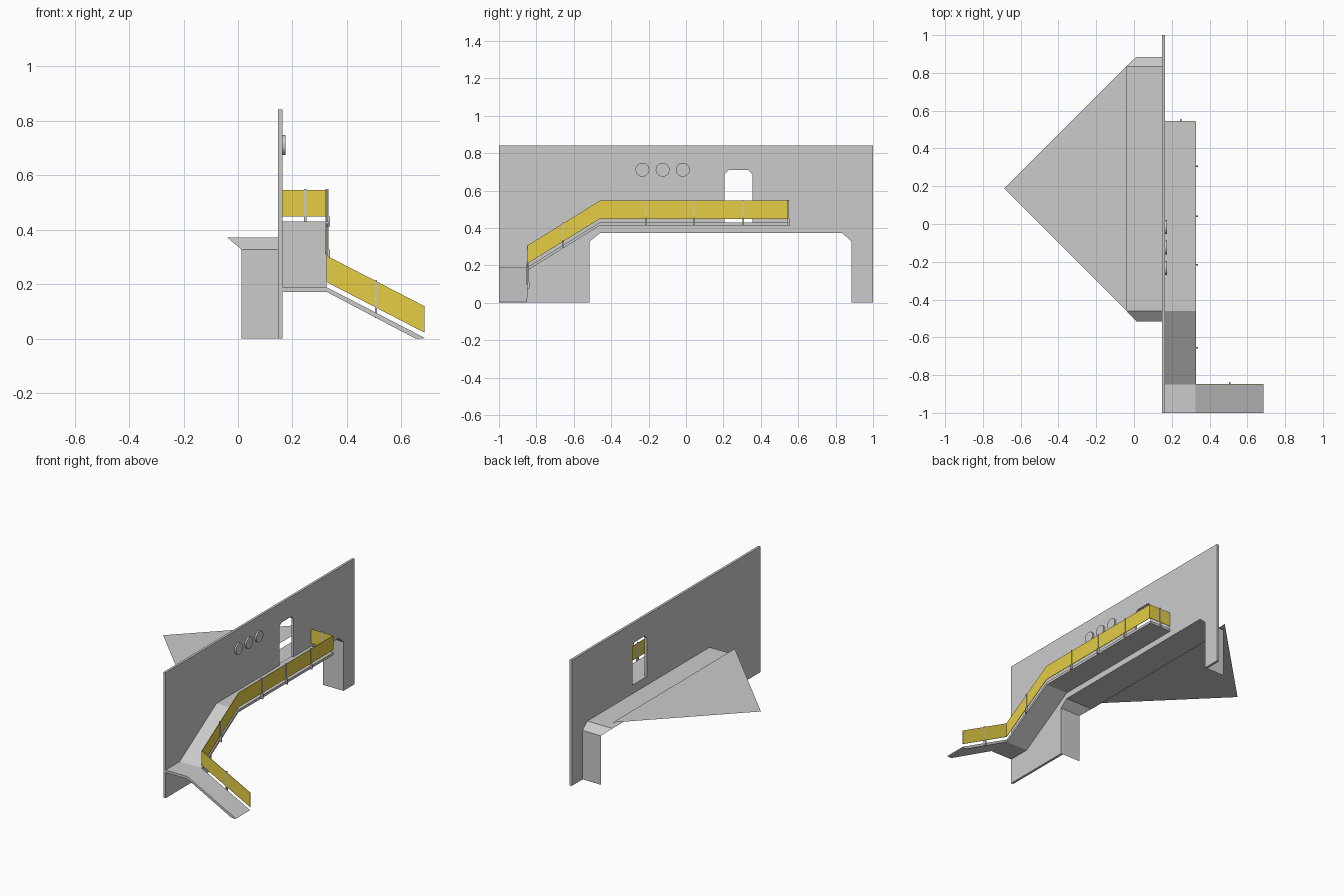
import bpy, bmesh, math
from mathutils import Vector

if "Cube" in bpy.data.objects:
    bpy.data.objects.remove(bpy.data.objects["Cube"])

yellow = bpy.data.materials.new("yellow_panel")
yellow.diffuse_color = (0.78, 0.61, 0.06, 1)
yellow.use_nodes = True
yellow.node_tree.nodes["Principled BSDF"].inputs["Base Color"].default_value = yellow.diffuse_color


def finish(name, bm, mat=None):
    bmesh.ops.recalc_face_normals(bm, faces=bm.faces)
    me = bpy.data.meshes.new(name)
    bm.to_mesh(me)
    bm.free()
    ob = bpy.data.objects.new(name, me)
    bpy.context.collection.objects.link(ob)
    if mat:
        me.materials.append(mat)
    return ob


def prism(name, pts, push, mat=None):
    """Flat outline pushed along a vector."""
    bm = bmesh.new()
    face = bm.faces.new([bm.verts.new(p) for p in pts])
    ext = bmesh.ops.extrude_face_region(bm, geom=[face], use_keep_orig=True)
    moved = [v for v in ext["geom"] if isinstance(v, bmesh.types.BMVert)]
    bmesh.ops.translate(bm, verts=moved, vec=push)
    return finish(name, bm, mat)


WALL_B, WALL_F = 0.147, 0.163      # back and front of the wall
EDGE, END, TURN = 0.325, 0.542, -0.85   # walkway outer side, far end, ramp side
FLAT, LOW, BEND = 0.43, 0.189, -0.46
CEIL = 0.372

# wall with wide chamfered passage
arch = [(-0.515, 0), (-0.515, 0.328), (-0.46, CEIL),
        (0.835, CEIL), (0.885, 0.328), (0.885, 0)]
outline = [(-1, 0)] + arch + [(1, 0), (1, 0.842), (-1, 0.842)]
wall = prism("wall", [(WALL_B, y, z) for y, z in outline], (WALL_F - WALL_B, 0, 0))

# doorway cut
door = [(0.205, FLAT), (0.355, FLAT), (0.355, 0.687), (0.333, 0.709),
        (0.227, 0.709), (0.205, 0.687)]
cutter = prism("door_cutter", [(0.1, y, z) for y, z in door], (0.1, 0, 0))
cutter.hide_render = True
cutter.hide_set(True)
mod = wall.modifiers.new("doorway", "BOOLEAN")
mod.operation = "DIFFERENCE"
mod.solver = "EXACT"
mod.object = cutter
bpy.context.view_layer.objects.active = wall
bpy.ops.object.modifier_apply(modifier=mod.name)
bpy.data.objects.remove(cutter)

# passage lining: thin sheet behind the wall, ceiling reaching further back
bm = bmesh.new()
front = [bm.verts.new((WALL_B, y, z)) for y, z in arch]
back = [bm.verts.new((0.012 if z < 0.35 else -0.04, y, z)) for y, z in arch]
for i in range(len(arch) - 1):
    bm.faces.new((front[i], front[i + 1], back[i + 1], back[i]))
finish("passage_lining", bm)

# triangular rear ceiling, a flat sheet set a little above the lining
bm = bmesh.new()
bm.faces.new([bm.verts.new(p) for p in
              ((-0.04, -0.46, 0.412), (-0.04, 0.835, 0.412), (-0.687, 0.188, 0.412))])
finish("rear_ceiling", bm)

# walkway: level deck, slope and landing in one profile
top = [(0.546, FLAT), (BEND, FLAT), (TURN, LOW), (-1, LOW)]
under = [(y, z - 0.017) for y, z in reversed(top)]
prism("walkway", [(WALL_F, y, z) for y, z in top + under], (EDGE - WALL_F, 0, 0))

# side ramp down to the ground
ramp = [(EDGE, LOW), (0.685, 0.003), (0.68, 0), (0.652, 0), (EDGE, LOW - 0.017)]
prism("ramp", [(x, -1, z) for x, z in ramp], (0, 1 + TURN, 0))


# yellow railing panels
def panel(name, path, push):
    lower = [(x, y, z + 0.019) for x, y, z in path]
    upper = [(x, y, z + 0.116) for x, y, z in reversed(path)]
    prism(name, lower + upper, push, yellow)


panel("walkway_railing", [(EDGE, END, FLAT), (EDGE, BEND, FLAT), (EDGE, TURN, LOW)],
      (0.003, 0, 0))
panel("end_railing", [(WALL_F, END, FLAT), (EDGE, END, FLAT)], (0, 0.003, 0))
panel("ramp_railing", [(EDGE, TURN, LOW), (0.685, TURN, 0.003)], (0, 0.003, 0))


# railing posts straddling the panels, with a bracket foot
def post(name, base, out):
    base, out = Vector(base), Vector(out)
    side = out.cross(Vector((0, 0, 1))) * 0.008
    shape = [(0, -0.018), (0.013, -0.018), (0.013, 0.017), (0.007, 0.022),
             (0.007, 0.12), (-0.003, 0.12), (-0.003, 0.002), (0, 0.002)]
    pts = [base + out * o + Vector((0, 0, h)) - side / 2 for o, h in shape]
    prism(name, pts, side)


for i, y in enumerate((-0.655, -0.215, 0.042, 0.305)):
    z = FLAT if y > BEND else LOW + (FLAT - LOW) * (y - TURN) / (BEND - TURN)
    post(f"walkway_post_{i + 1}", (EDGE, y, z), (1, 0, 0))
post("end_post", (0.247, END + 0.002, FLAT), (0, 1, 0))
post("ramp_post", (0.507, TURN, 0.0945), (0, 1, 0))

# three round wall lamps
for i, y in enumerate((-0.233, -0.125, -0.017)):
    bpy.ops.mesh.primitive_cylinder_add(vertices=32, radius=0.037, depth=0.011,
                                        location=(WALL_F + 0.0055, y, 0.711),
                                        rotation=(0, math.pi / 2, 0))
    lamp = bpy.context.object
    lamp.name = f"round_lamp_{i + 1}"
    bpy.ops.object.shade_smooth_by_angle()
